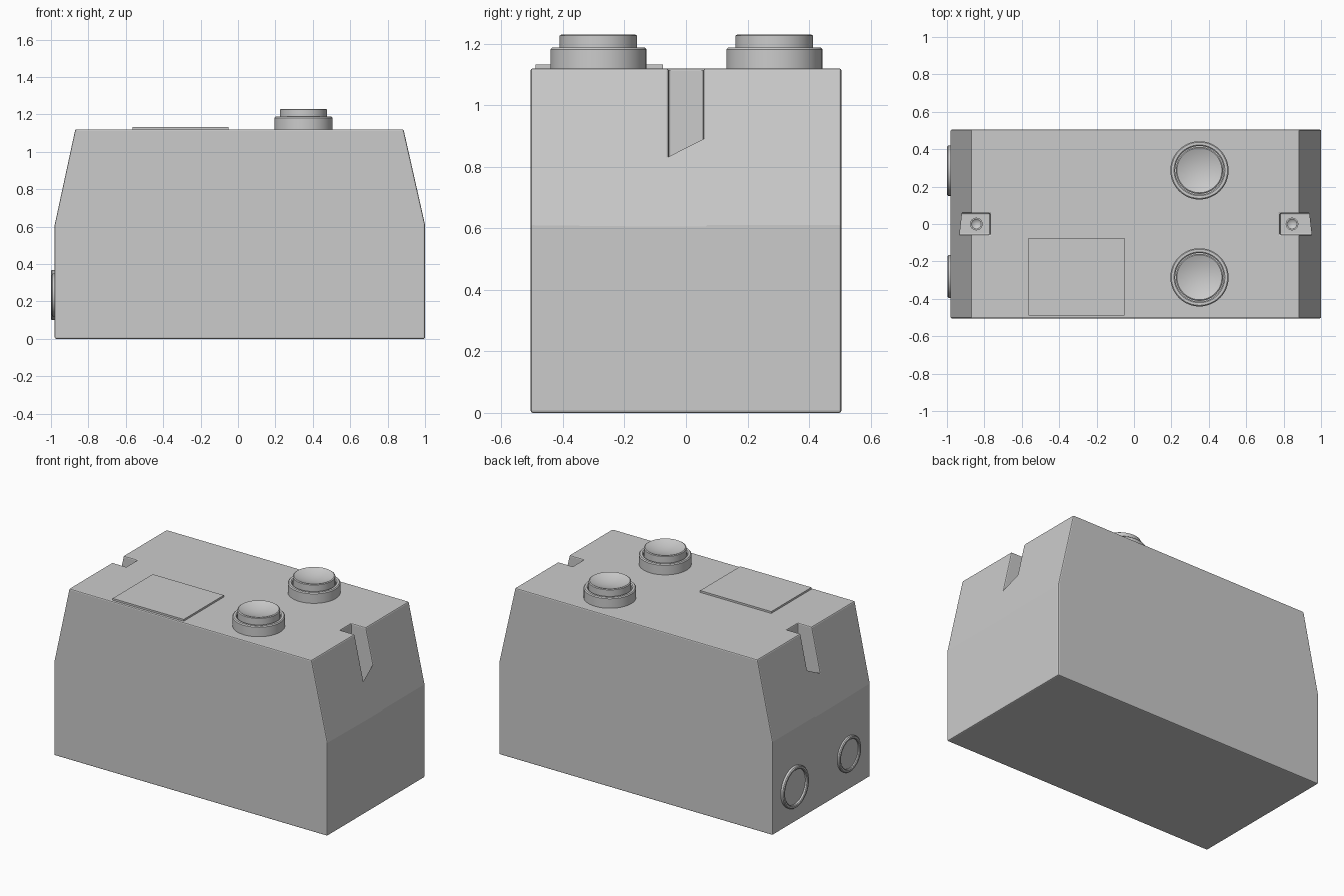
import bpy, bmesh, math
from mathutils import Matrix

if "Cube" in bpy.data.objects:
    bpy.data.objects.remove(bpy.data.objects["Cube"])


def add_object(name, bm):
    bmesh.ops.recalc_face_normals(bm, faces=bm.faces)
    mesh = bpy.data.meshes.new(name)
    bm.to_mesh(mesh)
    bm.free()
    ob = bpy.data.objects.new(name, mesh)
    bpy.context.collection.objects.link(ob)
    return ob


def box(name, lo, hi):
    bm = bmesh.new()
    bmesh.ops.create_cube(bm, size=1)
    for v in bm.verts:
        v.co = [l + (c + 0.5) * (h - l) for c, l, h in zip(v.co, lo, hi)]
    return add_object(name, bm)


def lathe(name, profile, matrix, segments=48):
    """Turn an (r, z) profile around local z."""
    bm = bmesh.new()
    vs = [bm.verts.new((r, 0, z)) for r, z in profile]
    es = [bm.edges.new(p) for p in zip(vs, vs[1:])]
    bmesh.ops.spin(bm, geom=vs + es, cent=(0, 0, 0), axis=(0, 0, 1),
                   angle=2 * math.pi, steps=segments)
    bmesh.ops.remove_doubles(bm, verts=bm.verts, dist=1e-5)
    ob = add_object(name, bm)
    ob.matrix_world = matrix
    bpy.ops.object.select_all(action='DESELECT')
    ob.select_set(True)
    bpy.context.view_layer.objects.active = ob
    bpy.ops.object.shade_smooth_by_angle(angle=math.radians(35))
    return ob


# Housing: tapered side profile extruded across y
TOP, HALF = 1.12, 0.505
outline = [(-0.98, 0), (1, 0), (1, 0.61), (0.885, TOP), (-0.87, TOP), (-0.98, 0.61)]
bm = bmesh.new()
face = bm.faces.new([bm.verts.new((x, -HALF, z)) for x, z in outline])
ext = bmesh.ops.extrude_face_region(bm, geom=[face])
bmesh.ops.translate(bm, vec=(0, 2 * HALF, 0),
                    verts=[g for g in ext["geom"] if isinstance(g, bmesh.types.BMVert)])
housing = add_object("housing", bm)

# Mounting slots in both sloped ends
for side, lo, hi in (("left", -1.2, -0.77), ("right", 0.78, 1.2)):
    cutter = box(side + "_slot_cutter", (lo, -0.057, 0.612), (hi, 0.057, 1.3))
    cutter.hide_render = True
    cutter.hide_set(True)
    cut = housing.modifiers.new(side + "_slot", 'BOOLEAN')
    cut.operation, cut.solver, cut.object = 'DIFFERENCE', 'EXACT', cutter
bevel = housing.modifiers.new("soft_edges", 'BEVEL')
bevel.width, bevel.segments = 0.007, 2
bevel.limit_method, bevel.angle_limit = 'ANGLE', math.radians(30)

# Screws on the slot floors
screw = [(0, 0.004), (0.016, 0.006), (0.026, 0.014), (0.034, 0.014), (0.034, -0.01)]
for side, x in (("left", -0.843), ("right", 0.845)):
    lathe(side + "_screw", screw, Matrix.Translation((x, 0, 0.612)), 24)

# Top buttons: collar plus a dished cap
collar = [(0.13, 0), (0.13, 0.063), (0.136, 0.068), (0.15, 0.068),
          (0.156, 0.062), (0.156, -0.01)]
dish = [(0.12 * i / 8, 0.085 + 0.025 * (i / 8) ** 2) for i in range(9)]
cap = dish + [(0.126, 0.106), (0.126, 0)]
for side, y in (("front", -0.285), ("back", 0.287)):
    place = Matrix.Translation((0.35, y, TOP))
    lathe(side + "_button_collar", collar, place)
    lathe(side + "_button_cap", cap, place)

# Label plate on the top
box("label_plate", (-0.565, -0.49, TOP - 0.005), (-0.05, -0.075, TOP + 0.012))

# Round sockets with raised rims on the left end
for side, y, r, h in (("front", -0.28, 0.115, 0.016), ("back", 0.285, 0.134, 0.02)):
    rim = [(0, 0.004), (r - 0.02, 0.004), (r - 0.02, h - 0.004), (r - 0.015, h),
           (r - 0.005, h), (r, h - 0.005), (r, -0.01)]
    lathe(side + "_socket", rim,
          Matrix.Translation((-0.98, y, 0.235)) @ Matrix.Rotation(-math.pi / 2, 4, 'Y'))
